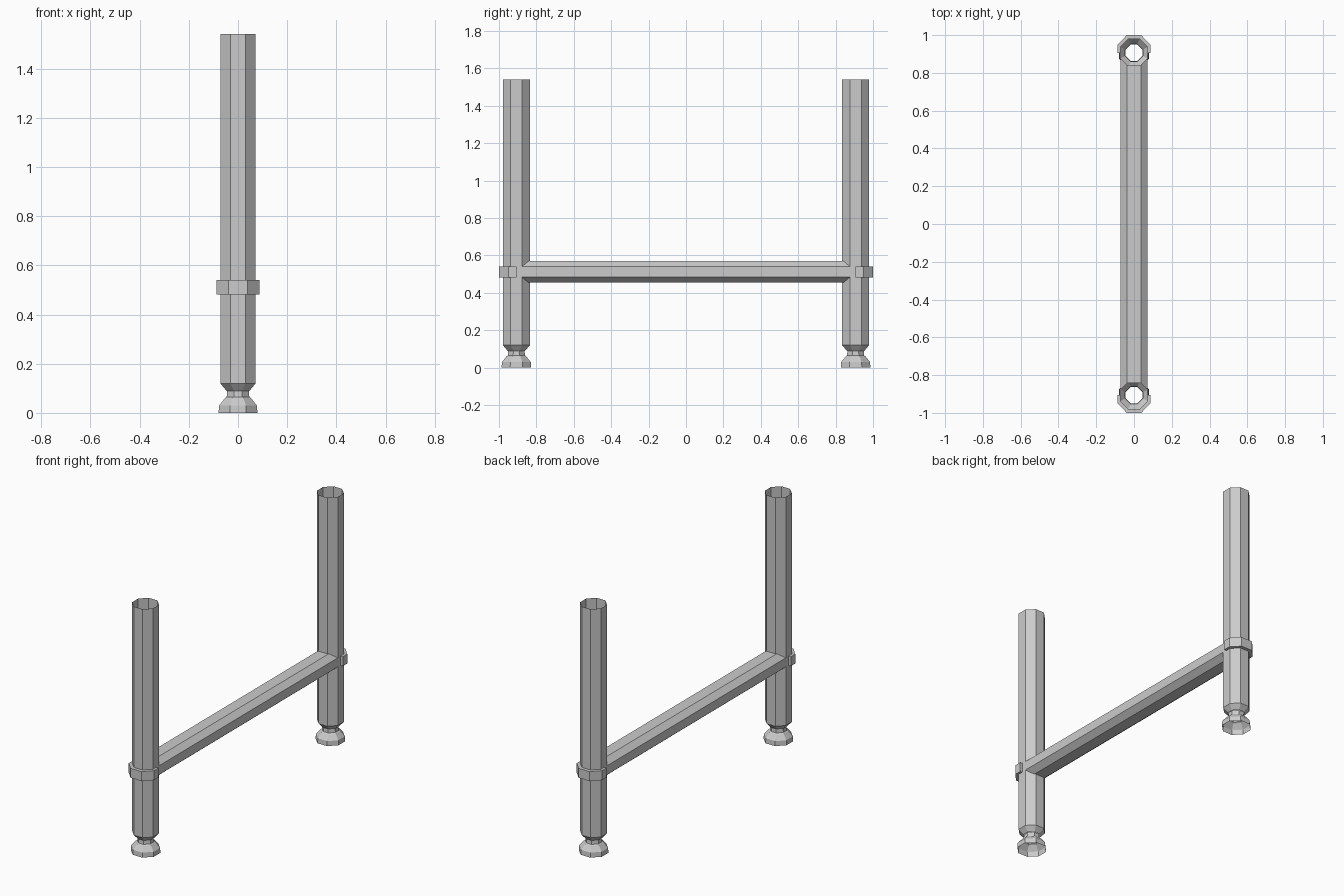
import bpy

if "Cube" in bpy.data.objects:
    bpy.data.objects.remove(bpy.data.objects["Cube"])

LEG_Y = 0.907   # leg axis distance from centre
A = 0.072       # leg half width across flats
H = 0.030       # half length of one leg flat


def octagon(a, h):
    """Octagon with flats on the axes: half width a, half flat length h."""
    return [(a, -h), (a, h), (h, a), (-h, a), (-a, h), (-a, -h), (-h, -a), (h, -a)]


def make(name, verts, faces):
    me = bpy.data.meshes.new(name)
    me.from_pydata(verts, [], faces)
    me.update()
    ob = bpy.data.objects.new(name, me)
    bpy.context.collection.objects.link(ob)
    return ob


def bridge(rings, n):
    """Quads joining successive closed rings of n points."""
    return [(r * n + i, r * n + (i + 1) % n, (r + 1) * n + (i + 1) % n, (r + 1) * n + i)
            for r in range(rings - 1) for i in range(n)]


def turned(name, y, profile):
    """Open octagonal sleeve from (z, half width, half flat) rings."""
    verts = [(px, y + py, z) for z, a, h in profile for px, py in octagon(a, h)]
    return make(name, verts, bridge(len(profile), 8))


def half_collar(name, s):
    """Band wrapped round the outer half of a leg."""
    outer = [(0.087, -0.002), (0.087, 0.042), (0.038, 0.093),
             (-0.038, 0.093), (-0.087, 0.042), (-0.087, -0.002)]
    inner = [(-A, -0.002), (-A, H), (-H, A), (H, A), (A, H), (A, -0.002)]
    loop = outer + inner
    if s < 0:
        loop = loop[::-1]
    verts = [(x, s * (LEG_Y + y), z) for z in (0.482, 0.541) for x, y in loop]
    faces = bridge(2, 12)
    for i in range(5):
        quad = (i, i + 1, 10 - i, 11 - i)
        faces += [quad[::-1], tuple(v + 12 for v in quad)]
    return make(name, verts, faces)


for side, s in (("front", -1), ("back", 1)):
    y = s * LEG_Y
    # hollow leg with tapered lower end
    turned(side + "_leg", y, [(0.09, 0.047, 0.017), (0.12, A, H), (1.54, A, H)])
    # hollow levelling foot with narrow neck
    turned(side + "_foot", y, [(0.0, 0.079, 0.033), (0.03, 0.077, 0.032),
                               (0.06, 0.053, 0.022), (0.065, 0.046, 0.017),
                               (0.09, 0.044, 0.016)])
    half_collar(side + "_collar", s)

# crossbar: flattened octagon, ends coped to the leg facets
section = [(A, -0.028), (A, 0.028), (0.036, 0.058), (-0.036, 0.058),
           (-A, 0.028), (-A, -0.028), (-0.036, -0.058), (0.036, -0.058)]
bar = []
for s in (1, -1):
    for x, z in section:
        reach = LEG_Y - (A - max(0.0, abs(x) - H))
        bar.append((x, s * reach, 0.512 + z))
make("crossbar", bar, bridge(2, 8))
